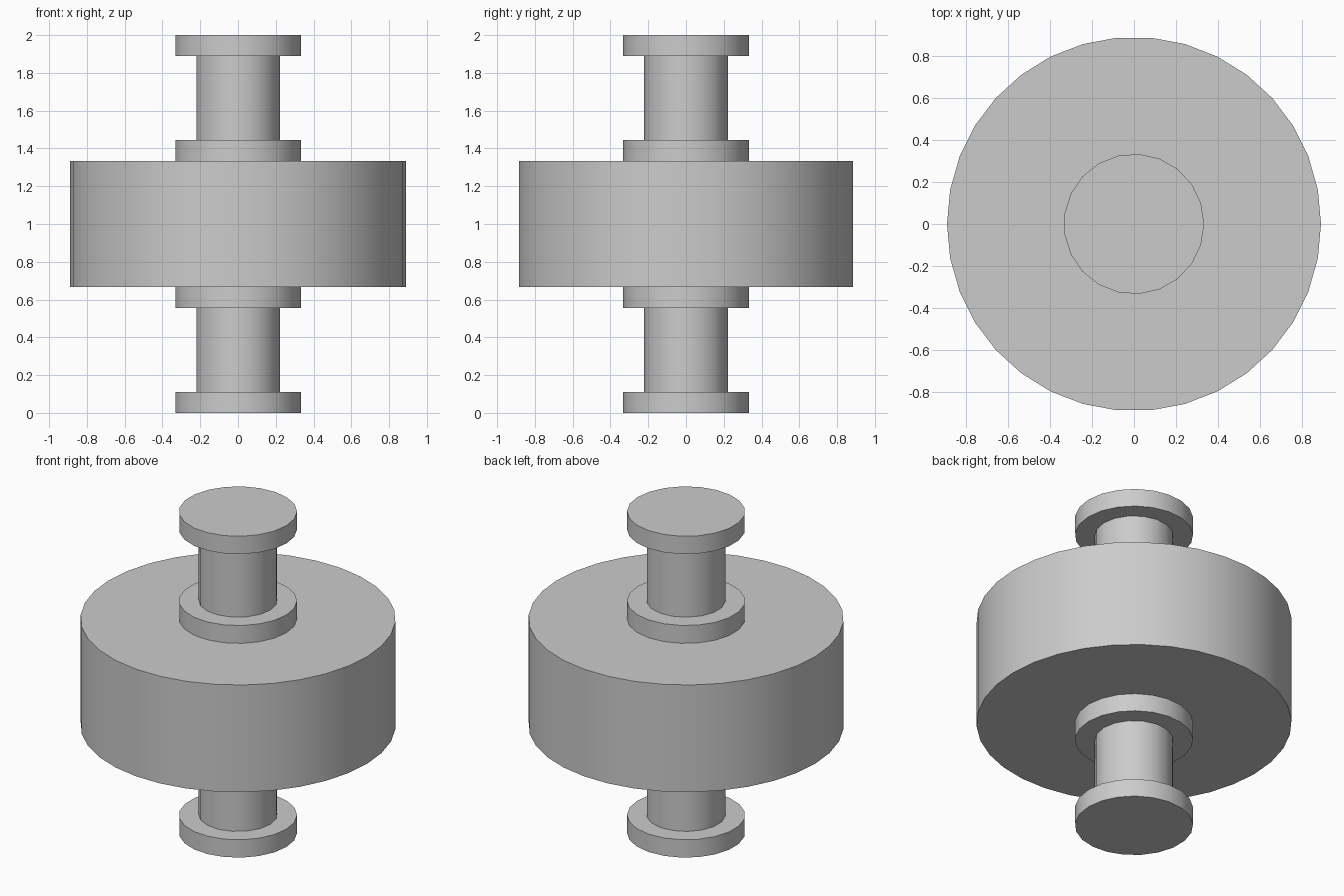
import bpy
import math

if "Cube" in bpy.data.objects:
    bpy.data.objects.remove(bpy.data.objects["Cube"], do_unlink=True)

# One plain grey for the whole model
grey = bpy.data.materials.new("plain_grey")
grey.use_nodes = True
colour = (0.6, 0.6, 0.6, 1.0)
grey.diffuse_color = colour
grey.node_tree.nodes["Principled BSDF"].inputs["Base Color"].default_value = colour


def disc(name, radius, sides, bottom, top):
    """Upright cylinder with its first corner on +x."""
    bpy.ops.mesh.primitive_cylinder_add(
        vertices=sides, radius=radius, depth=top - bottom,
        location=(0, 0, (bottom + top) / 2), rotation=(0, 0, math.pi / 2))
    part = bpy.context.object
    part.name = name
    # Turn the corner that starts on +y round to +x
    part.rotation_euler.z = -math.pi / 2
    bpy.ops.object.transform_apply(location=False, rotation=True, scale=False)
    part.data.materials.append(grey)
    bpy.ops.object.shade_smooth_by_angle(angle=math.radians(30))
    return part


UNIT = 1 / 9
FLANGE = 3 * UNIT
POST = 2 * UNIT

# Wide central drum
disc("drum", 8 * UNIT, 34, 6 * UNIT, 12 * UNIT)

# End cap, post and collar, below and above the drum
for side, start, order in (("lower", 0, ("end_cap", "collar")),
                           ("upper", 12, ("collar", "end_cap"))):
    disc(f"{side}_{order[0]}", FLANGE, 21, start * UNIT, (start + 1) * UNIT)
    disc(f"{side}_post", POST, 17, (start + 1) * UNIT, (start + 5) * UNIT)
    disc(f"{side}_{order[1]}", FLANGE, 21, (start + 5) * UNIT, (start + 6) * UNIT)
